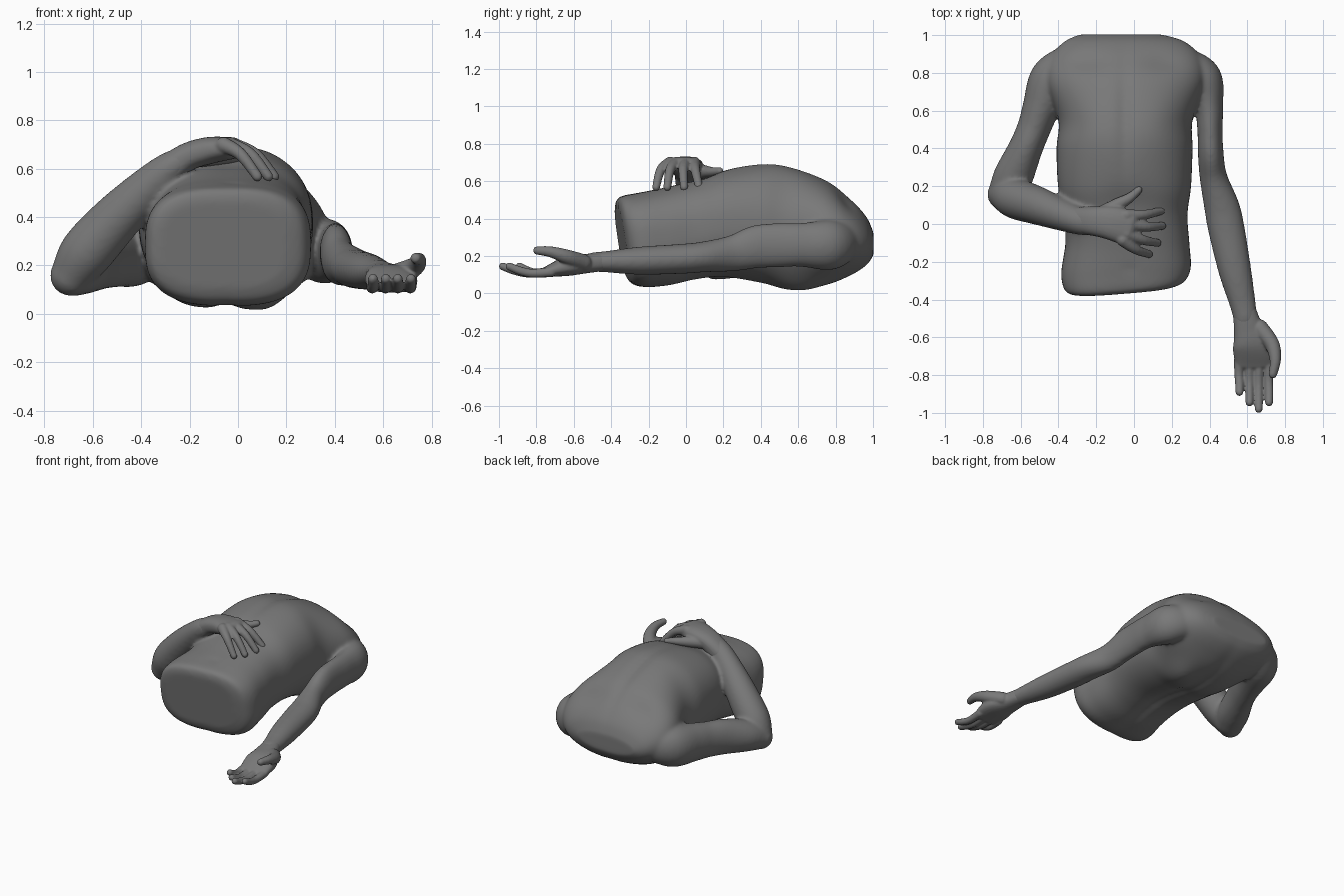
import bpy, bmesh
from math import pi, sin, cos, exp
from mathutils import Vector

skin = bpy.data.materials.new("dark_grey")
skin.diffuse_color = (0.19, 0.19, 0.19, 1)


def spline(secs, steps):
    """Catmull-Rom interpolation of section tuples."""
    out, n = [], len(secs)
    for i in range(n - 1):
        p = [secs[max(0, min(n - 1, i + k))] for k in (-1, 0, 1, 2)]
        for s in range(steps):
            t = s / steps
            out.append([0.5 * (2 * b + (c - a) * t + (2 * a - 5 * b + 4 * c - d) * t * t
                               + (3 * b - a - 3 * c + d) * t ** 3) for a, b, c, d in zip(*p)])
    return out + [list(secs[-1])]


def power(v, n):
    return (1 if v >= 0 else -1) * abs(v) ** (2 / n)


def loft(secs, sides=24, steps=6, axis=None, rounded=True, n=2.0, shape=None):
    """Skin sections (x, y, z, half width, half height[, exponent])."""
    rings = spline(secs, steps)
    pts = [Vector(r[:3]) for r in rings]
    last = len(rings) - 1
    data = []
    for i, r in enumerate(rings):
        t = axis or (pts[min(i + 1, last)] - pts[max(i - 1, 0)]).normalized()
        data.append((pts[i], t, r[3], r[4], r[5] if len(r) > 5 else n))
    if rounded:
        def cap(d, sign):
            p, t, a, b, e = d
            return [(p + t * sign * min(a, b) * sin(k), t, a * cos(k), b * cos(k), e)
                    for k in (0.4, 0.8, 1.15, 1.4)]
        data = cap(data[0], -1)[::-1] + data + cap(data[-1], 1)
    bm = bmesh.new()
    loops = []
    for p, t, a, b, e in data:
        u = t.cross(Vector((0, 0, 1))).normalized()
        v = u.cross(t)
        loop = []
        for k in range(sides):
            w = 2 * pi * k / sides
            co = p + u * a * power(cos(w), e) + v * b * power(sin(w), e)
            if shape:
                co = shape(co, sin(w))
            loop.append(bm.verts.new(co))
        loops.append(loop)
    for l0, l1 in zip(loops, loops[1:]):
        for k in range(sides):
            j = (k + 1) % sides
            bm.faces.new((l0[k], l0[j], l1[j], l1[k]))
    bm.faces.new(loops[0])
    bm.faces.new(loops[-1])
    bmesh.ops.recalc_face_normals(bm, faces=bm.faces)
    me = bpy.data.meshes.new("part")
    bm.to_mesh(me)
    bm.free()
    me.materials.append(skin)
    ob = bpy.data.objects.new("part", me)
    bpy.context.collection.objects.link(ob)
    return ob


def fuse(name, parts, voxel, iterations):
    """Merge overlapping parts into one smooth skin."""
    bpy.ops.object.select_all(action='DESELECT')
    for p in parts:
        p.select_set(True)
    bpy.context.view_layer.objects.active = parts[0]
    bpy.ops.object.join()
    ob = bpy.context.object
    ob.name = ob.data.name = name
    m = ob.modifiers.new("skin", 'REMESH')
    m.mode, m.voxel_size, m.use_smooth_shade = 'VOXEL', voxel, True
    s = ob.modifiers.new("soften", 'SMOOTH')
    s.factor, s.iterations = 0.5, iterations


def bump(x, y, cx, cy, rx, ry):
    return exp(-((x - cx) / rx) ** 2 - ((y - cy) / ry) ** 2)


def anatomy(co, side):
    """Chest, belly, spine and shoulder blade relief, and the slanted waist cut."""
    x, y, z = co
    w = max(0, min(1, (-0.15 - y) / 0.2))
    y += w * (0.08 * (x + 0.05) - 0.15 * (z - 0.38))
    if side > 0:
        z -= 0.016 * bump(x, y, -0.05, 0.58, 0.035, 0.3)       # breastbone
        z += 0.012 * (bump(x, y, 0.13, 0.55, 0.13, 0.14) + bump(x, y, -0.23, 0.55, 0.13, 0.14))
        z -= 0.012 * bump(x, y, -0.03, 0.12, 0.13, 0.08)       # below the ribs
        z -= 0.03 * bump(x, y, -0.02, -0.24, 0.014, 0.025)     # navel
        z -= 0.02 * (bump(x, y, 0.16, 0.86, 0.1, 0.05) + bump(x, y, -0.26, 0.86, 0.1, 0.05))
    else:
        z += 0.03 * bump(x, y, -0.05, 0.35, 0.045, 0.4)        # spine
        z -= 0.03 * bump(x, y, 0.13, 0.62, 0.09, 0.13)         # shoulder blades
        z -= 0.014 * bump(x, y, -0.23, 0.62, 0.09, 0.13)
    return Vector((x, y, z))


# Torso, lying on its back
torso = loft([
    (-0.06, -0.358, 0.285, 0.26, 0.18, 3.0), (-0.05, -0.335, 0.285, 0.318, 0.23, 2.9),
    (-0.042, -0.25, 0.285, 0.343, 0.252, 2.8), (-0.035, -0.10, 0.305, 0.328, 0.264, 2.6),
    (-0.045, 0.05, 0.34, 0.328, 0.268, 2.5), (-0.05, 0.20, 0.372, 0.352, 0.288, 2.4),
    (-0.05, 0.40, 0.372, 0.36, 0.32, 2.3), (-0.045, 0.55, 0.348, 0.355, 0.326, 2.2),
    (-0.045, 0.75, 0.325, 0.42, 0.28, 2.1), (-0.045, 0.88, 0.30, 0.40, 0.205, 2.1),
    (-0.05, 0.965, 0.28, 0.32, 0.13, 2.1), (-0.07, 1.003, 0.265, 0.22, 0.06, 2.0)],
    sides=120, steps=8, axis=Vector((0, 1, 0)), rounded=False, shape=anatomy)

# Straight arm
straight_arm = loft([
    (0.26, 0.85, 0.28, 0.09, 0.11), (0.355, 0.765, 0.26, 0.112, 0.135),
    (0.395, 0.62, 0.26, 0.078, 0.118), (0.402, 0.50, 0.258, 0.067, 0.118),
    (0.406, 0.38, 0.25, 0.068, 0.116),
    (0.42, 0.25, 0.215, 0.073, 0.097), (0.465, 0.09, 0.195, 0.094, 0.082),
    (0.49, -0.03, 0.185, 0.097, 0.08), (0.535, -0.25, 0.175, 0.087, 0.075),
    (0.575, -0.42, 0.17, 0.07, 0.058), (0.59, -0.50, 0.168, 0.064, 0.052)])

# Bent arm: upper arm and forearm meet at the elbow
upper_arm = loft([
    (-0.33, 0.87, 0.28, 0.09, 0.11), (-0.43, 0.77, 0.255, 0.12, 0.14),
    (-0.49, 0.62, 0.24, 0.10, 0.13), (-0.525, 0.52, 0.23, 0.09, 0.122),
    (-0.57, 0.41, 0.22, 0.09, 0.12),
    (-0.635, 0.26, 0.19, 0.105, 0.108), (-0.67, 0.18, 0.168, 0.098, 0.095)])
forearm = loft([
    (-0.695, 0.155, 0.155, 0.08, 0.085), (-0.63, 0.135, 0.25, 0.107, 0.11),
    (-0.52, 0.10, 0.375, 0.102, 0.105), (-0.40, 0.055, 0.495, 0.087, 0.09),
    (-0.30, 0.02, 0.585, 0.075, 0.075), (-0.24, 0.01, 0.63, 0.072, 0.06)])
fuse("torso_and_arms", [torso, straight_arm, upper_arm, forearm], 0.011, 12)


def digit(points, radii):
    return loft([(*p, r, r) for p, r in zip(points, radii)], sides=14, steps=5)


# Open hand, palm up
parts = [loft([(0.585, -0.46, 0.168, 0.062, 0.05), (0.605, -0.55, 0.158, 0.078, 0.052),
               (0.63, -0.64, 0.145, 0.108, 0.052), (0.637, -0.74, 0.117, 0.102, 0.03)], n=2.4)]
for base, tip, end in ((0.555, 0.558, -0.89), (0.61, 0.611, -0.945),
                       (0.66, 0.660, -0.98), (0.712, 0.715, -0.945)):
    length = end + 0.72
    parts.append(digit([(base, -0.72, 0.115), (base, -0.72 + length * 0.45, 0.108),
                        (tip, -0.72 + length * 0.75, 0.122), (tip, end, 0.145)],
                       (0.027, 0.024, 0.023, 0.021)))
parts.append(digit([(0.665, -0.55, 0.165), (0.73, -0.635, 0.195), (0.748, -0.72, 0.222),
                    (0.735, -0.795, 0.23)], (0.046, 0.04, 0.03, 0.023)))
fuse("open_hand", parts, 0.007, 3)

# Hand resting on the belly
parts = [loft([(-0.29, 0.02, 0.59, 0.072, 0.066), (-0.21, 0.015, 0.648, 0.078, 0.058),
               (-0.12, 0.005, 0.675, 0.09, 0.056), (-0.03, -0.02, 0.685, 0.096, 0.046)], n=2.4)]
for base, mid, tip in (((-0.04, 0.045), (0.06, 0.05), (0.145, 0.07)),
                       ((-0.03, 0.00), (0.07, -0.015), (0.15, -0.01)),
                       ((-0.04, -0.05), (0.05, -0.085), (0.125, -0.10)),
                       ((-0.06, -0.085), (0.01, -0.135), (0.08, -0.16))):
    parts.append(digit([(*base, 0.698), (*mid, 0.66), (*tip, 0.568)], (0.034, 0.026, 0.021)))
parts.append(digit([(-0.17, 0.05, 0.65), (-0.09, 0.10, 0.65), (-0.02, 0.14, 0.65),
                    (0.025, 0.18, 0.655)], (0.046, 0.036, 0.026, 0.02)))
fuse("resting_hand", parts, 0.007, 3)
